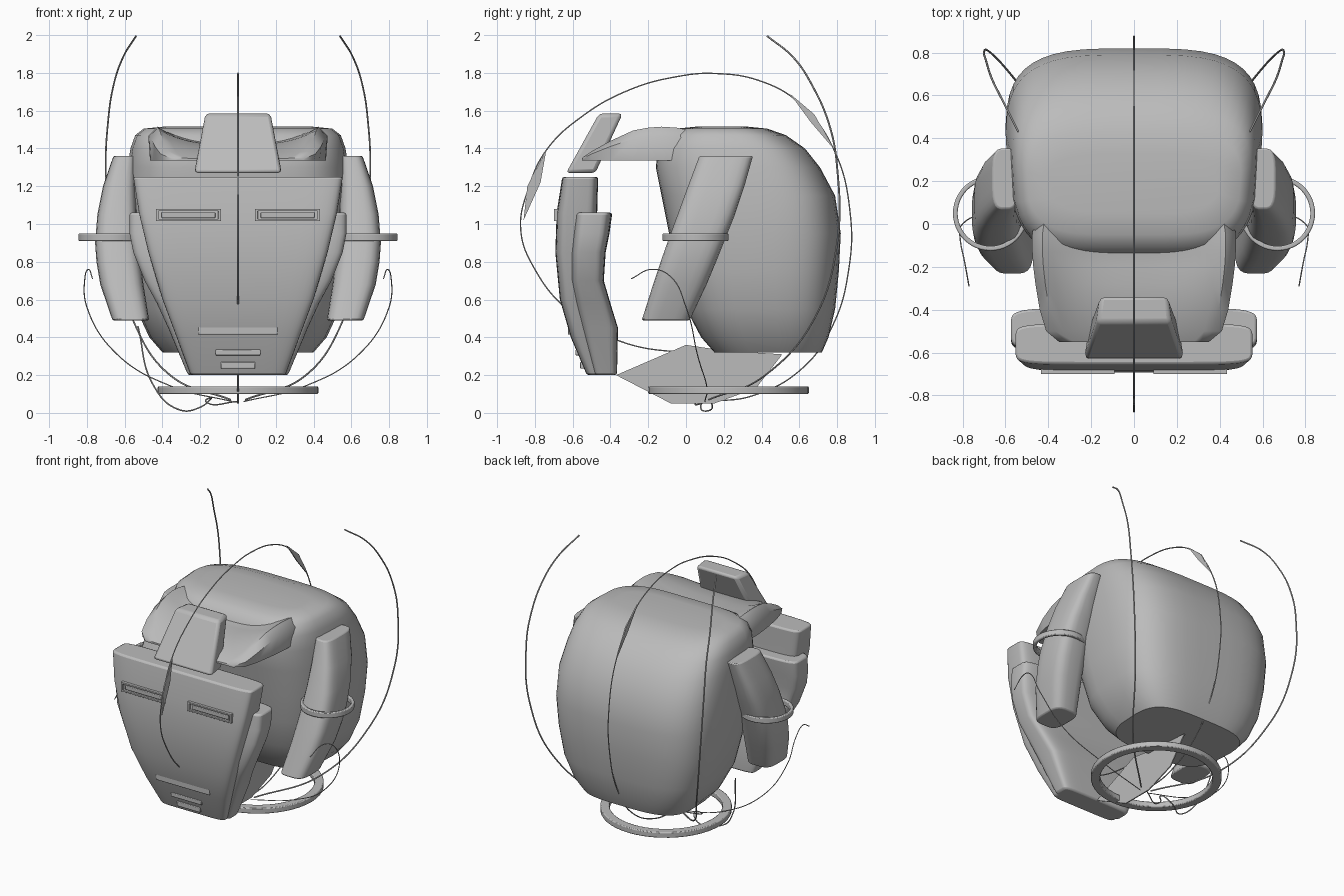
import bpy, bmesh, math

if "Cube" in bpy.data.objects:
    bpy.data.objects.remove(bpy.data.objects["Cube"], do_unlink=True)

grey = bpy.data.materials.new("plain_grey")
grey.use_nodes = True
grey.diffuse_color = (0.5, 0.5, 0.5, 1)
grey.node_tree.nodes["Principled BSDF"].inputs["Base Color"].default_value = (0.5, 0.5, 0.5, 1)


def finish(obj, bevel=0.0, angle=40):
    bpy.ops.object.select_all(action='DESELECT')
    obj.select_set(True)
    bpy.context.view_layer.objects.active = obj
    if not obj.data.materials:
        obj.data.materials.append(grey)
    if bevel:
        mod = obj.modifiers.new("soft_edges", 'BEVEL')
        mod.width = bevel
        mod.segments = 2
        mod.limit_method = 'ANGLE'
        mod.angle_limit = math.radians(45)
    bpy.ops.object.shade_smooth_by_angle(angle=math.radians(angle))
    return obj


def loft(name, rings, bevel=0.0, angle=40, closed=False):
    """Skin a stack of equal rings; cap the ends unless the stack is a loop."""
    bm = bmesh.new()
    rows = [[bm.verts.new(p) for p in ring] for ring in rings]
    n = len(rows[0])
    pairs = list(zip(rows, rows[1:])) + ([(rows[-1], rows[0])] if closed else [])
    for a, b in pairs:
        for i in range(n):
            j = (i + 1) % n
            bm.faces.new((a[i], a[j], b[j], b[i]))
    if not closed:
        bm.faces.new(rows[0])
        bm.faces.new(rows[-1])
    bmesh.ops.recalc_face_normals(bm, faces=bm.faces)
    mesh = bpy.data.meshes.new(name)
    bm.to_mesh(mesh)
    bm.free()
    obj = bpy.data.objects.new(name, mesh)
    bpy.context.collection.objects.link(obj)
    return finish(obj, bevel, angle)


def oval(z, x0, x1, y0, y1, power=3.5, n=32, front_power=None, taper=0.0):
    """Rounded rectangle at height z, optionally squarer and narrower in front."""
    pts = []
    for i in range(n):
        a = math.tau * (i + 0.5) / n
        c, s = math.cos(a), math.sin(a)
        p = front_power if front_power and s < 0 else power
        u = math.copysign(abs(c) ** (2 / p), c)
        v = math.copysign(abs(s) ** (2 / p), s)
        u *= 1 - taper * min(0, v) ** 2
        pts.append(((x0 + x1) / 2 + u * (x1 - x0) / 2, (y0 + y1) / 2 + v * (y1 - y0) / 2, z))
    return pts


def block(name, x0, x1, y0, y1, z0, z1, bevel=0.004):
    ring = [(x0, y0), (x1, y0), (x1, y1), (x0, y1)]
    return loft(name, [[(x, y, z) for x, y in ring] for z in (z0, z1)], bevel)


def hoop(name, centre, radius, width, z0, z1):
    """Flat band around a vertical axis."""
    rings = []
    for i in range(48):
        a = math.tau * i / 48
        rings.append([(centre[0] + r * math.cos(a), centre[1] + r * math.sin(a), z)
                      for r, z in ((radius, z0), (radius, z1), (radius - width, z1), (radius - width, z0))])
    return loft(name, rings, 0.006, closed=True)


def wire(name, points, radius=0.005):
    curve = bpy.data.curves.new(name, 'CURVE')
    curve.dimensions = '3D'
    curve.bevel_depth = radius
    curve.bevel_resolution = 1
    curve.resolution_u = 10
    spline = curve.splines.new('BEZIER')
    spline.bezier_points.add(len(points) - 1)
    for bp, p in zip(spline.bezier_points, points):
        bp.co = p
        bp.handle_left_type = bp.handle_right_type = 'AUTO'
    obj = bpy.data.objects.new(name, curve)
    bpy.context.collection.objects.link(obj)
    bpy.ops.object.select_all(action='DESELECT')
    obj.select_set(True)
    bpy.context.view_layer.objects.active = obj
    bpy.ops.object.convert(target='MESH')
    return finish(bpy.context.object)


def fin(name, outline):
    """Thin sheet standing on the centre line."""
    return loft(name, [[(x, y, z) for y, z in outline] for x in (-0.004, 0.004)])


# helmet shell: height, half width, front, back
shell = [(.32, .40, .15, .72), (.40, .47, .08, .755), (.55, .54, 0, .79), (.75, .58, -.05, .81),
         (.95, .60, -.09, .82), (1.15, .60, -.13, .79), (1.3, .585, -.16, .71), (1.4, .57, -.15, .63),
         (1.47, .545, -.11, .53), (1.505, .50, -.05, .43), (1.515, .4, .05, .33)]
loft("helmet_shell", [oval(z, -w, w, a, b, 3.5, 48, 5, 0.19) for z, w, a, b in shell])

# visor: y, half width, side height, middle height
visor = [(.05, .46, 1.49, 1.45), (-.05, .475, 1.51, 1.44), (-.13, .475, 1.515, 1.425), (-.2, .47, 1.51, 1.42),
         (-.28, .46, 1.495, 1.42), (-.4, .44, 1.44, 1.40), (-.5, .41, 1.385, 1.37), (-.55, .35, 1.35, 1.345)]
rings = []
for y, w, side, mid in visor:
    top = [(w * k / 10, y, mid + (side - mid) * abs(k / 9) ** 3) for k in range(-9, 10)]
    edge = (side - 1.335) * 0.72 + 1.335
    rings.append([(-w, y, edge)] + top + [(w, y, edge), (w * .98, y, 1.335), (-w * .98, y, 1.335)])
loft("visor", rings, angle=50)

# face mask: height, half width, front, back
mask = [(1.25, .555, -.655, -.465), (1.06, .525, -.685, -.47), (.85, .475, -.692, -.47),
        (.6, .40, -.668, -.46), (.4, .325, -.61, -.42), (.2, .25, -.525, -.37)]
loft("face_mask", [oval(z, -w, w, f, b, 7, 40) for z, w, f, b in mask], 0.012)

# cheek guard behind the mask: height, half width, front, back
cheek = [(1.06, .575, -.59, -.39), (.95, .575, -.6, -.405), (.85, .555, -.61, -.425), (.7, .495, -.61, -.435),
         (.58, .43, -.59, -.40), (.45, .37, -.56, -.36), (.2, .265, -.49, -.365)]
loft("cheek_guard", [oval(z, -w, w, f, b, 6, 40) for z, w, f, b in cheek], 0.012)

# crest on the brow
loft("brow_crest", [[(-w, a, z), (w, a, z), (w * .9, b, z), (-w * .9, b, z)]
                    for z, w, a, b in ((1.27, .235, -.635, -.48), (1.585, .175, -.46, -.335))], 0.02)

# mouth slots
for name, w, y, z0, z1 in (("upper_slot", .21, -.625, .415, .46), ("middle_slot", .12, -.585, .305, .335),
                           ("lower_slot", .09, -.56, .235, .27)):
    block(name, -w, w, y, y + .06, z0, z1)

for s, tag in ((1, "left"), (-1, "right")):
    # eye: frame bars around a recessed bar
    bars = ((.09, .435, 1.068, 1.08), (.09, .435, 1.015, 1.027), (.09, .105, 1.02, 1.075), (.42, .435, 1.02, 1.075))
    for k, (a, b, z0, z1) in enumerate(bars):
        block(f"{tag}_eye_frame_{k}", s * a, s * b, -.70, -.66, z0, z1, 0.002)
    block(f"{tag}_eye", s * .12, s * .405, -.695, -.66, 1.032, 1.062)

    # ear pad: height, inner x, outer x, front, back
    pad = [(1.36, .54, .66, .07, .355), (1.2, .54, .715, .01, .31), (1.05, .535, .745, -.045, .26),
           (.9, .525, .757, -.1, .20), (.8, .515, .75, -.135, .16), (.68, .50, .73, -.175, .11),
           (.49, .47, .665, -.235, .02)]
    loft(f"{tag}_ear_pad", [oval(z, s * a, s * b, f, k, 3.5, 24) for z, a, b, f, k in pad], 0.008)
    hoop(f"{tag}_ear_ring", (s * .67, .05), .175, .022, .91, .95)

    # long antenna and short hooked wire
    wire(f"{tag}_antenna", [(s * x, y, z) for x, y, z in (
        (.54, .43, 1.995), (.61, .57, 1.88), (.66, .67, 1.73), (.69, .76, 1.52), (.70, .80, 1.3),
        (.67, .80, .9), (.56, .68, .5), (.36, .42, .2), (.04, .12, .07))], 0.005)
    wire(f"{tag}_hook_wire", [(s * x, y, z) for x, y, z in (
        (.77, -.29, .71), (.79, -.18, .76), (.81, -.08, .72), (.80, 0, .56),
        (.64, .06, .31), (.35, .11, .14), (.03, .1, .06))], 0.003)

# neck ring
hoop("neck_ring", (0, .225), .425, .06, .10, .14)

# wire loop round the head on the centre line
wire("head_loop", [(0, y, z) for y, z in (
    (.3, .32), (0, .32), (-.35, .38), (-.62, .54), (-.8, .76), (-.875, .97), (-.83, 1.2), (-.74, 1.39),
    (-.55, 1.57), (-.3, 1.71), (-.05, 1.78), (.15, 1.797), (.4, 1.755), (.6, 1.64), (.78, 1.4),
    (.87, 1.05), (.86, .75), (.78, .47), (.62, .24), (.35, .09), (.1, .06))], 0.004)
fin("front_loop_fin", [(-.86, 1.02), (-.84, 1.2), (-.74, 1.39), (-.77, 1.22)])
fin("rear_loop_fin", [(.55, 1.69), (.68, 1.58), (.78, 1.4), (.66, 1.54)])
fin("neck_fin", [(-.37, .2), (0, .36), (.2, .33), (.51, .31), (.37, .13), (.15, .05), (-.08, .05)])

# loose wire under the neck
wire("loose_wire", [(-.53, .2, .46), (-.45, .12, .15), (-.32, .08, .02), (-.2, .14, .03),
                    (-.14, .1, .08), (-.17, .06, .06), (0, .12, .06)], 0.004)
